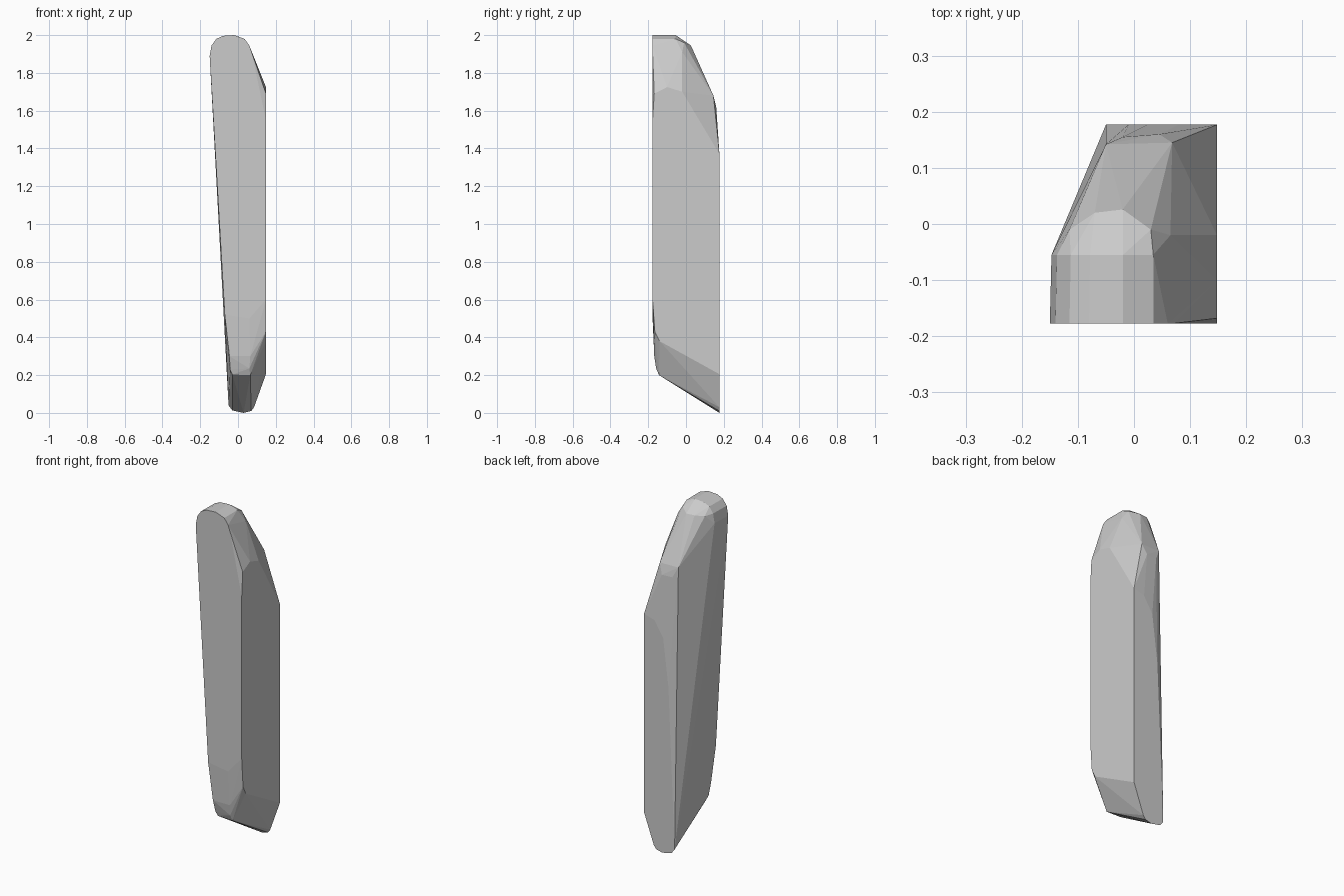
import bpy
import bmesh

if "Cube" in bpy.data.objects:
    bpy.data.objects.remove(bpy.data.objects["Cube"])

FRONT, BACK, RIGHT = -0.177, 0.177, 0.148


def hull_object(name, points, material):
    """Faceted convex solid wrapped around its corner points."""
    bm = bmesh.new()
    for p in points:
        bm.verts.new(p)
    result = bmesh.ops.convex_hull(bm, input=bm.verts[:])
    loose = {e for e in result["geom_interior"] + result["geom_unused"]
             if isinstance(e, bmesh.types.BMVert)}
    bmesh.ops.delete(bm, geom=list(loose), context="VERTS")
    bmesh.ops.dissolve_limit(bm, angle_limit=0.01, verts=bm.verts[:], edges=bm.edges[:])
    bmesh.ops.recalc_face_normals(bm, faces=bm.faces[:])
    mesh = bpy.data.meshes.new(name)
    bm.to_mesh(mesh)
    bm.free()
    mesh.materials.append(material)
    obj = bpy.data.objects.new(name, mesh)
    bpy.context.collection.objects.link(obj)
    return obj


grey = bpy.data.materials.new("stone grey")
grey.diffuse_color = (0.6, 0.6, 0.6, 1)
grey.use_nodes = True
grey.node_tree.nodes["Principled BSDF"].inputs["Base Color"].default_value = grey.diffuse_color

# Rounded crown, extruded from the front face
crown = [(-0.15, 1.89), (-0.14, 1.945), (-0.115, 1.98), (-0.08, 1.996),
         (-0.02, 2.0), (0.035, 1.98), (0.06, 1.945), (0.072, 1.91)]
points = [(x, FRONT, z) for x, z in crown]
points += [(x * 0.98, -0.055, z) for x, z in crown[:-2]]

# Rounding behind the crown, then the sloping shoulder at the back
points += [(-0.115, -0.01, 1.94), (-0.07, 0.02, 1.945), (-0.02, 0.026, 1.945),
           (0.03, -0.01, 1.96), (0.065, -0.02, 1.91),
           (-0.05, 0.142, 1.68), (-0.02, 0.155, 1.62),
           (0.045, 0.16, 1.62), (0.068, 0.145, 1.68)]

# Outline of the flat right side
points += [(RIGHT, y, z) for y, z in
           [(FRONT, 1.55), (-0.168, 1.69), (-0.10, 1.725), (-0.02, 1.70),
            (BACK, 1.37), (BACK, 0.205), (-0.14, 0.38), (-0.165, 0.43), (FRONT, 0.6)]]

# Outline of the flat back
points += [(x, BACK, z) for x, z in
           [(0.08, 1.35), (0.024, 1.26), (-0.01, 0.98), (-0.05, 0.04),
            (-0.03, 0.013), (0.03, 0.0), (0.07, 0.01), (0.085, 0.03)]]

# Lower front edge and its rounded toe
points += [(-0.07, FRONT, 0.52), (0.06, FRONT, 0.5),
           (-0.045, -0.168, 0.3), (0.065, -0.168, 0.3),
           (-0.042, -0.15, 0.23), (-0.03, -0.143, 0.203),
           (0.065, -0.143, 0.2), (0.06, -0.158, 0.235)]

hull_object("stone_slab", points, grey)
